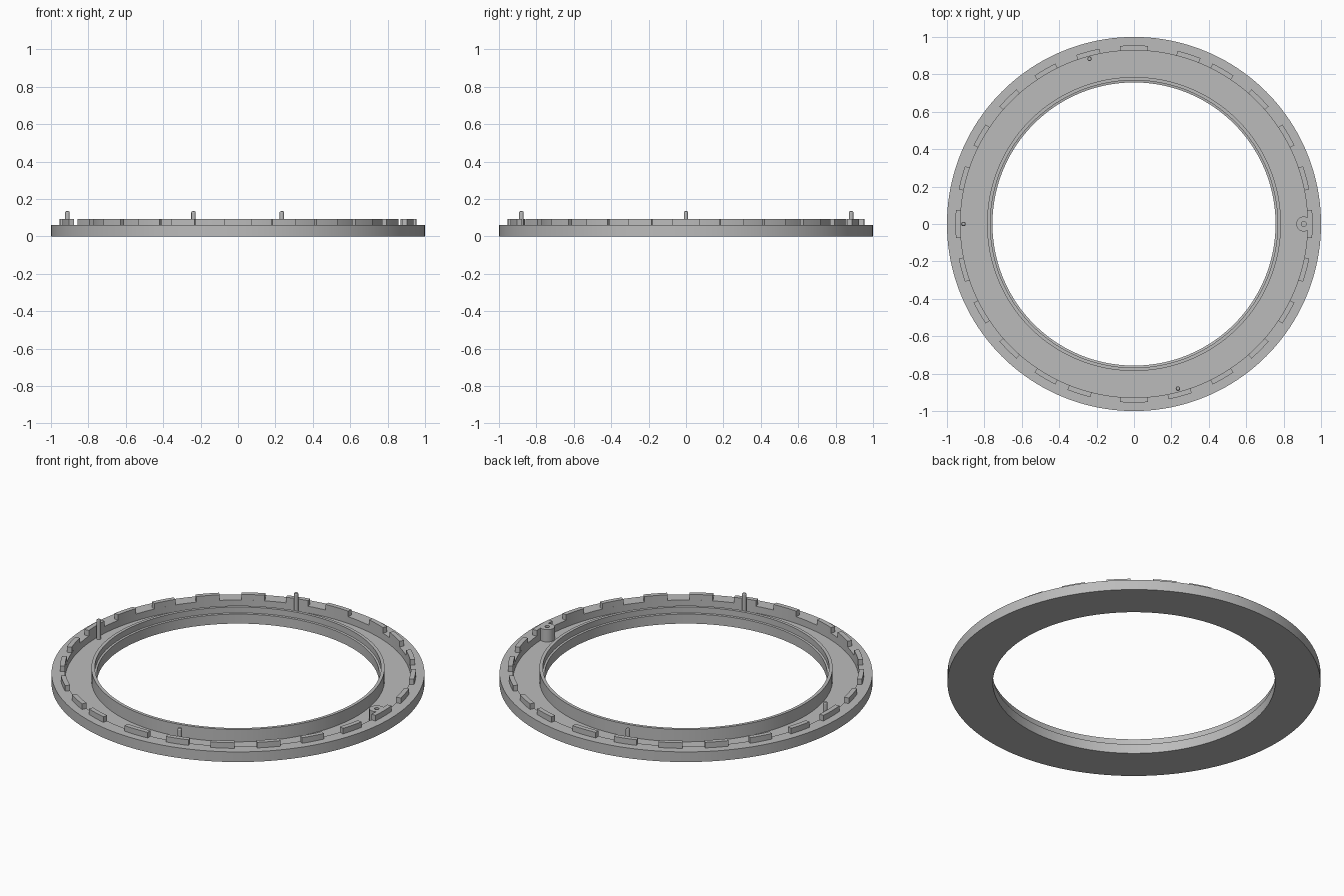
import bpy, bmesh
from math import sin, cos, pi, radians

cube = bpy.data.objects.get("Cube")
if cube:
    bpy.data.objects.remove(cube, do_unlink=True)

grey = bpy.data.materials.new("mid grey")
grey.use_nodes = True
grey.diffuse_color = (0.5, 0.5, 0.5, 1)
grey.node_tree.nodes["Principled BSDF"].inputs["Base Color"].default_value = (0.5, 0.5, 0.5, 1)

FLOOR, RIM, TOP, PIN_TOP = 0.02, 0.06, 0.093, 0.135
WALL, TAB_OUTER = 0.928, 0.955


def finish(name, bm):
    bmesh.ops.recalc_face_normals(bm, faces=bm.faces)
    mesh = bpy.data.meshes.new(name)
    bm.to_mesh(mesh)
    bm.free()
    mesh.materials.append(grey)
    obj = bpy.data.objects.new(name, mesh)
    bpy.context.collection.objects.link(obj)
    bpy.ops.object.select_all(action='DESELECT')
    obj.select_set(True)
    bpy.context.view_layer.objects.active = obj
    bpy.ops.object.shade_smooth_by_angle(angle=radians(30))
    return obj


def lathe(name, profile, segments, centre=(0, 0)):
    """Revolve a closed (radius, height) loop about a vertical axis."""
    bm = bmesh.new()
    rings = []
    for i in range(segments):
        a = 2 * pi * i / segments
        rings.append([bm.verts.new((centre[0] + r * cos(a), centre[1] + r * sin(a), z))
                      for r, z in profile])
    n = len(profile)
    for i in range(segments):
        p, q = rings[i], rings[(i + 1) % segments]
        for j in range(n):
            k = (j + 1) % n
            bm.faces.new((p[j], q[j], q[k], p[k]))
    return finish(name, bm)


def arc_block(name, angle, half_angle, steps=4):
    """Curved block standing on the rim along its inner edge."""
    bm = bmesh.new()
    section = [(WALL, RIM - 0.01), (TAB_OUTER, RIM - 0.01), (TAB_OUTER, TOP), (WALL, TOP)]
    rings = []
    for i in range(steps + 1):
        a = angle + half_angle * (2 * i / steps - 1)
        rings.append([bm.verts.new((r * cos(a), r * sin(a), z)) for r, z in section])
    for p, q in zip(rings, rings[1:]):
        for j in range(4):
            k = (j + 1) % 4
            bm.faces.new((p[j], q[j], q[k], p[k]))
    bm.faces.new(rings[0])
    bm.faces.new(rings[-1])
    return finish(name, bm)


# Ring body: stepped inner lip, recessed channel and outer rim
lathe("ring_body", [
    (0.757, 0), (0.757, 0.056), (0.768, 0.058), (0.768, TOP), (0.786, TOP),
    (0.786, FLOOR), (WALL, FLOOR), (WALL, RIM), (1, RIM), (1, 0)], 160)

# Locating tabs round the rim; one opposite pair is shifted a little
for i in range(24):
    degrees = i * 15
    if degrees == 75:
        degrees = 72
    elif degrees == 255:
        degrees = 252
    width = 0.075 if i % 6 == 0 else 0.064
    arc_block(f"rim_tab_{i + 1}", radians(degrees), width / 0.945)

# Upright pins with rounded tips
for i, spot in enumerate([(-0.912, 0), (-0.238, 0.883), (0.235, -0.88)]):
    bm = bmesh.new()
    rounded = [(0.012, FLOOR - 0.005), (0.012, PIN_TOP - 0.006),
               (0.009, PIN_TOP - 0.001), (0.005, PIN_TOP)]
    loops = [[bm.verts.new((spot[0] + r * cos(2 * pi * s / 20),
                            spot[1] + r * sin(2 * pi * s / 20), z))
              for s in range(20)] for r, z in rounded]
    for low, high in zip(loops, loops[1:]):
        for s in range(20):
            t = (s + 1) % 20
            bm.faces.new((low[s], low[t], high[t], high[s]))
    bm.faces.new(loops[0])
    bm.faces.new(loops[-1])
    finish(f"pin_{i + 1}", bm)

# Hollow screw boss joined to the tab on the left side
lathe("screw_boss", [(0.013, FLOOR - 0.005), (0.04, FLOOR - 0.005),
                     (0.04, TOP), (0.013, TOP)], 32, (0.908, 0))
